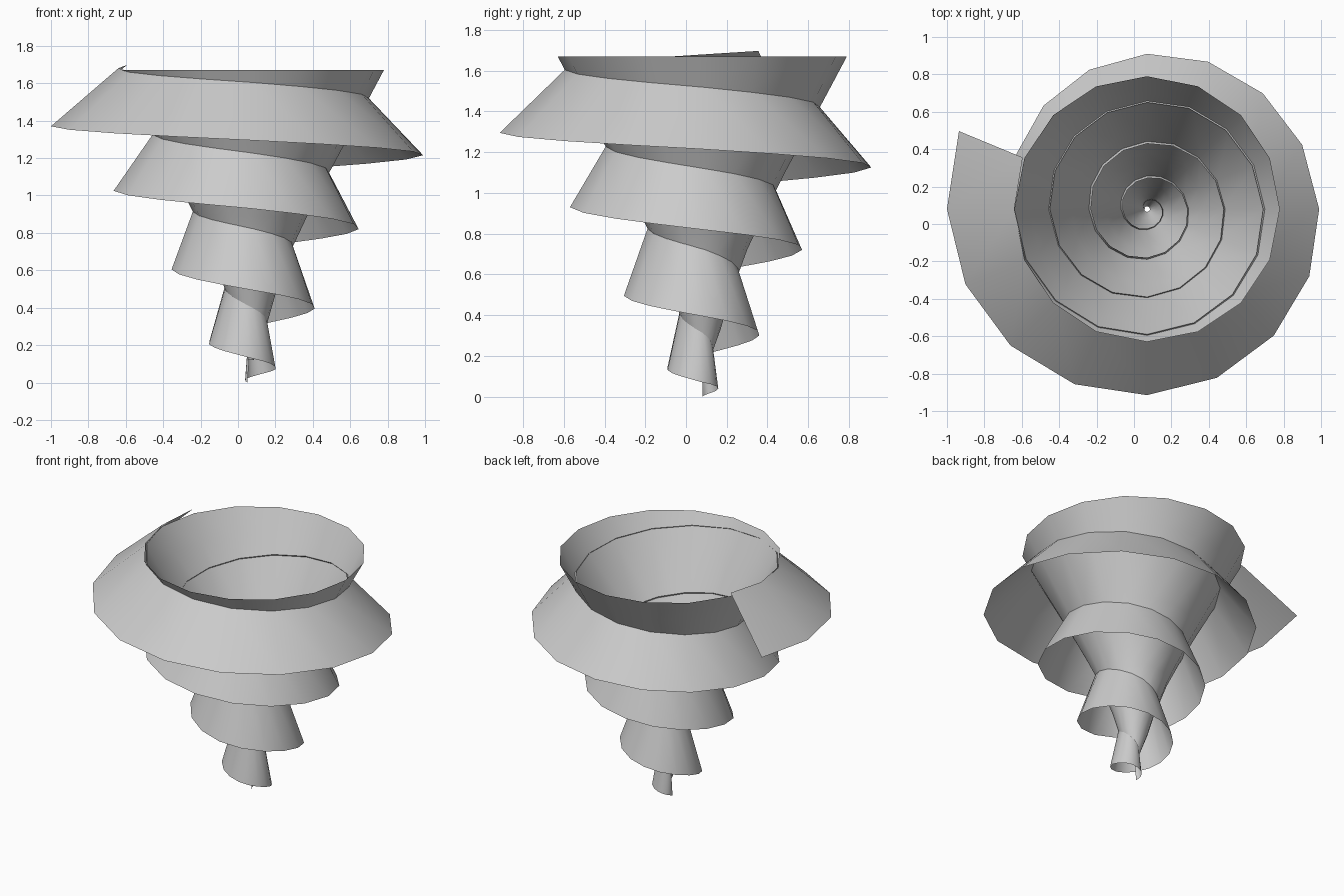
import bpy, math

if "Cube" in bpy.data.objects:
    bpy.data.objects.remove(bpy.data.objects["Cube"])

CX, CY, SIDES = 0.07, 0.08, 16


def make(name, verts, faces):
    me = bpy.data.meshes.new(name)
    me.from_pydata(verts, [], faces)
    me.update()
    ob = bpy.data.objects.new(name, me)
    bpy.context.collection.objects.link(ob)
    bpy.ops.object.select_all(action='DESELECT')
    ob.select_set(True)
    bpy.context.view_layer.objects.active = ob
    bpy.ops.object.shade_smooth_by_angle(angle=math.radians(40))
    return ob


def polar(r, a, z):
    return (CX + r * math.cos(a), CY + r * math.sin(a), z)


def sample(vals, t):
    # linear lookup, extrapolated past the last entry
    i = min(int(t), len(vals) - 2)
    return vals[i] + (vals[i + 1] - vals[i]) * (t - i)


# Open funnel, revolved from a gently flaring profile (radius, height)
profile = [(.015, .12), (.05, .22), (.09, .33), (.133, .48), (.22, .72),
           (.299, .888), (.406, 1.10), (.625, 1.51), (.71, 1.67)]
verts = [polar(r, 2 * math.pi * k / SIDES, z) for r, z in profile for k in range(SIDES)]
faces = []
for j in range(len(profile) - 1):
    for k in range(SIDES):
        n = (k + 1) % SIDES
        faces.append((j * SIDES + k, j * SIDES + n, (j + 1) * SIDES + n, (j + 1) * SIDES + k))
make("funnel", verts, faces)

# Spiral skirt: edge radius and height at every quarter turn, clockwise from the left
low_r = [.02, .07, .13, .17, .225, .28, .34, .385, .425, .49, .575, .65, .735, .83, .92, .995, 1.07]
low_z = [0, .03, .07, .13, .205, .30, .395, .495, .605, .72, .82, .93, 1.025, 1.125, 1.215, 1.295, 1.37]
top_r = [.01, .045, .08, .105, .13, .165, .215, .26, .30, .35, .41, .47, .52, .57, .62, .67, .71]
top_z = [.12, .235, .335, .43, .53, .635, .745, .85, .945, 1.04, 1.135, 1.235, 1.335, 1.43, 1.53, 1.61, 1.68]
STEPS = 4 * 16 + 1
verts, faces = [], []
for i in range(STEPS + 1):
    t = i / 4
    a = math.pi - t * math.pi / 2
    verts.append(polar(sample(low_r, t), a, sample(low_z, t)))
    verts.append(polar(sample(top_r, t), a, sample(top_z, t)))
    if i:
        b = 2 * i
        faces.append((b - 2, b - 1, b + 1, b))
make("spiral_skirt", verts, faces)
